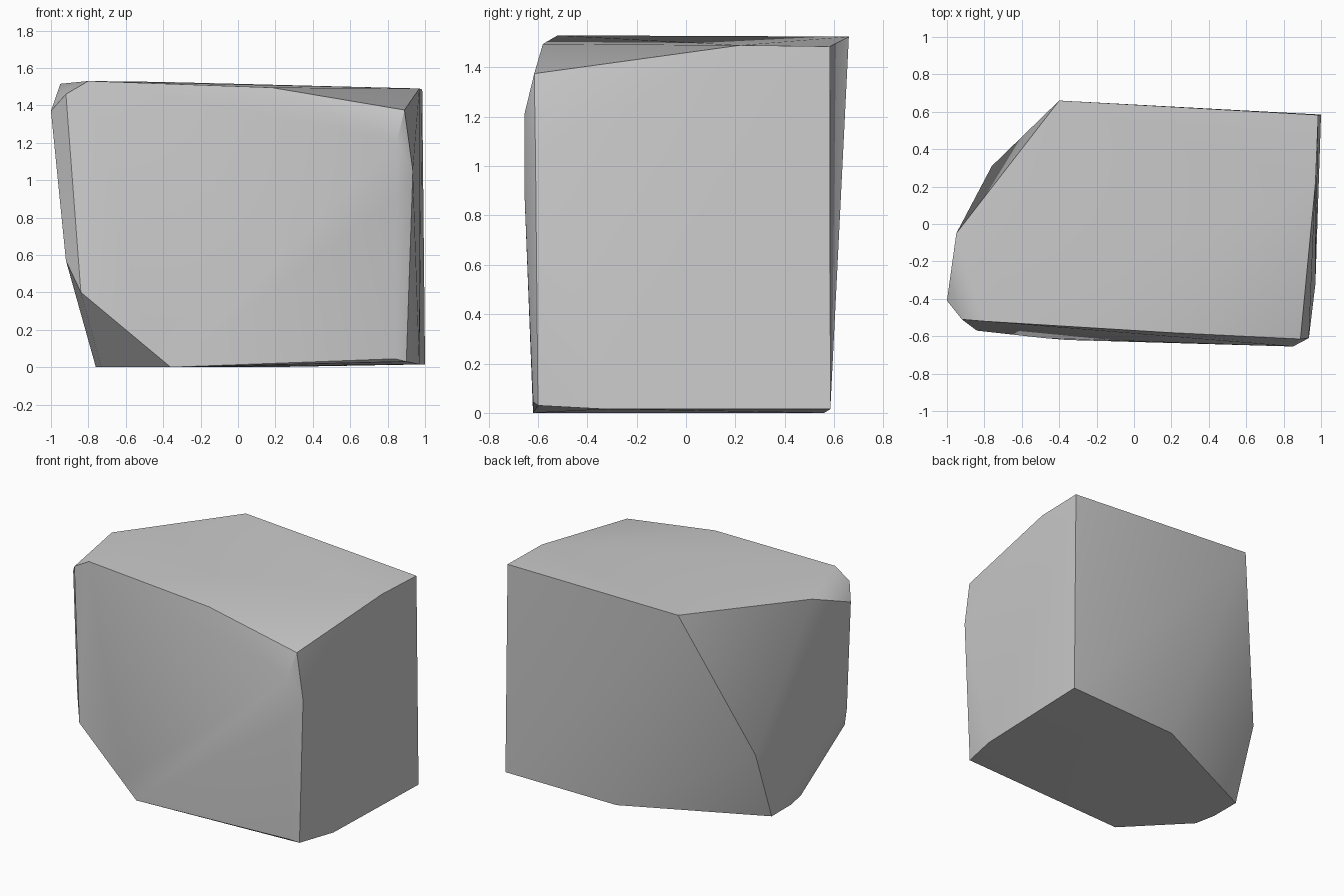
import bpy
import bmesh
import math

cube = bpy.data.objects.get("Cube")
if cube:
    bpy.data.objects.remove(cube, do_unlink=True)

# Corners of the boulder, from the top ring down to the base
top = [(-0.40, 0.66, 1.525), (0.985, 0.583, 1.485), (0.97, 0.22, 1.49),
       (0.89, -0.615, 1.375), (0.18, -0.58, 1.495), (-0.80, -0.52, 1.53),
       (-0.92, -0.51, 1.46), (-0.95, -0.05, 1.515), (-1.0, -0.41, 1.37)]
middle = [(0.85, -0.655, 1.21), (0.85, -0.655, 0.9), (0.935, -0.61, 1.05),
          (-0.92, -0.48, 0.57), (-0.84, -0.57, 0.40), (-0.76, 0.31, 0.50)]
base = [(1.0, 0.585, 0.015), (0.97, -0.32, 0.015), (0.90, -0.60, 0.03),
        (0.84, -0.62, 0.045), (-0.48, -0.61, 0.12), (-0.36, -0.62, 0),
        (-0.73, -0.24, 0), (-0.76, -0.09, 0), (-0.76, 0.13, 0), (0.15, 0.56, 0)]

# Wrap the corners in one convex stone
bm = bmesh.new()
for corner in top + middle + base:
    bm.verts.new(corner)
hull = bmesh.ops.convex_hull(bm, input=bm.verts)
loose = [v for v in bm.verts if not v.link_faces]
bmesh.ops.delete(bm, geom=loose, context='VERTS')
bmesh.ops.recalc_face_normals(bm, faces=bm.faces)
mesh = bpy.data.meshes.new("boulder")
bm.to_mesh(mesh)
bm.free()

boulder = bpy.data.objects.new("boulder", mesh)
bpy.context.collection.objects.link(boulder)

# Plain stone grey
stone = bpy.data.materials.new("stone_grey")
stone.use_nodes = True
grey = (0.6, 0.6, 0.6, 1)
stone.diffuse_color = grey
stone.node_tree.nodes["Principled BSDF"].inputs["Base Color"].default_value = grey
mesh.materials.append(stone)

# Soft facets with crisp main edges
bpy.ops.object.select_all(action='DESELECT')
boulder.select_set(True)
bpy.context.view_layer.objects.active = boulder
bpy.ops.object.shade_smooth_by_angle(angle=math.radians(30))
